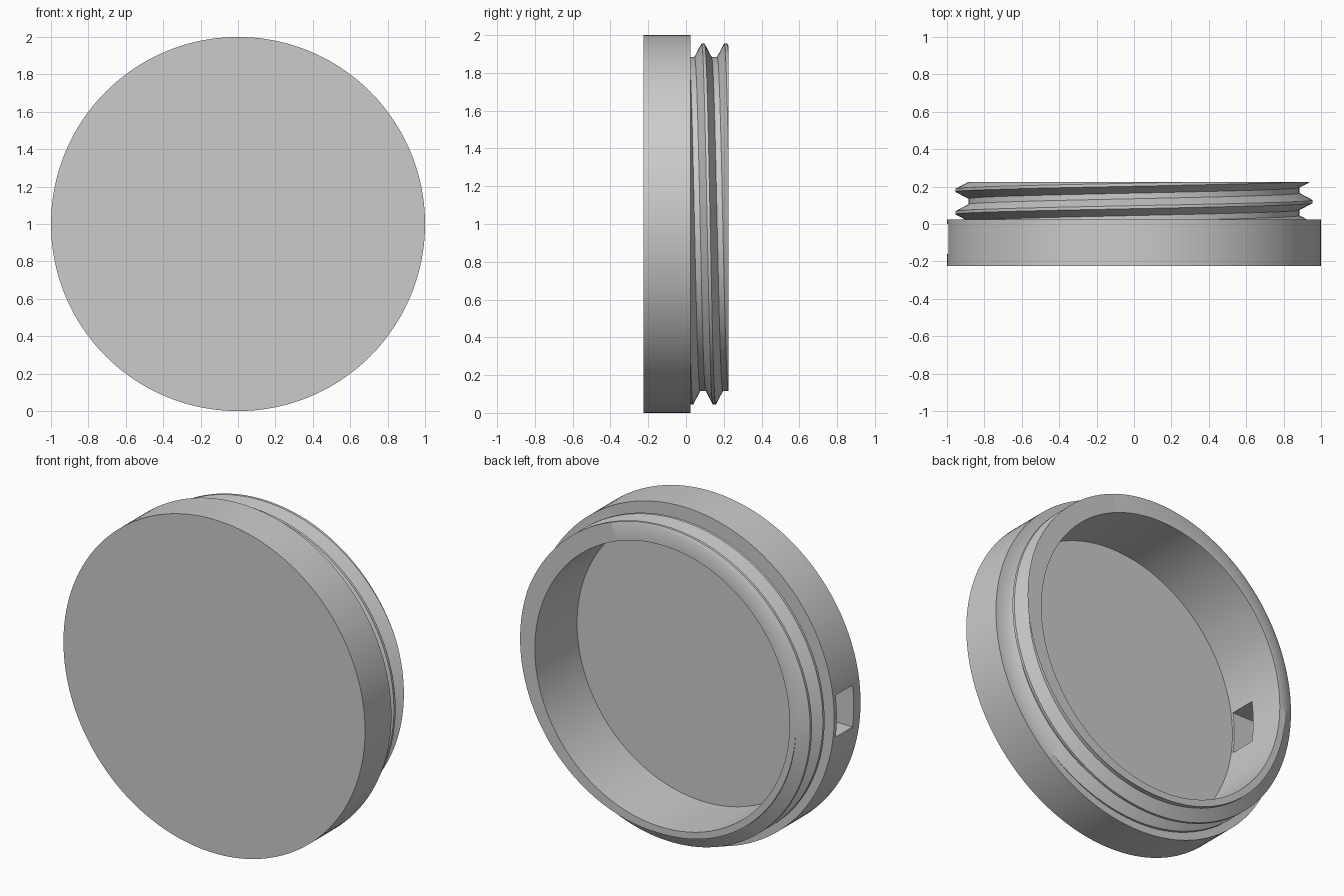
import bpy, bmesh
from math import cos, sin, pi, radians, hypot

if "Cube" in bpy.data.objects:
    bpy.data.objects.remove(bpy.data.objects["Cube"])

SEGMENTS, TURNS, PITCH = 160, 6, 0.12
OUTER, INNER = 1.0, 0.845
FRONT, SHOULDER, RIM, FLOOR = -0.225, 0.025, 0.225, -0.175
# One thread tooth: offset along the axis from its crest, and radius
TOOTH = [(-0.045, 0.885), (-0.008, 0.955), (0.008, 0.955), (0.045, 0.885)]

grey = bpy.data.materials.new("plain grey")
grey.use_nodes = True
grey.diffuse_color = (0.6, 0.6, 0.6, 1)
grey.node_tree.nodes["Principled BSDF"].inputs["Base Color"].default_value = (0.6, 0.6, 0.6, 1)


def make_object(name, bm):
    mesh = bpy.data.meshes.new(name)
    bm.to_mesh(mesh)
    bm.free()
    mesh.materials.append(grey)
    obj = bpy.data.objects.new(name, mesh)
    bpy.context.collection.objects.link(obj)
    return obj


def boundary(bm, y):
    return [e for e in bm.edges if e.is_boundary
            and all(abs(v.co.y - y) < 1e-4 for v in e.verts)]


def extrude_ring(bm, edges, radius, y):
    """Extrude a ring of edges onto a circle around the y axis."""
    new = bmesh.ops.extrude_edge_only(bm, edges=edges)["geom"]
    for v in (g for g in new if isinstance(g, bmesh.types.BMVert)):
        scale = radius / hypot(v.co.x, v.co.z - 1)
        v.co = (v.co.x * scale, y, 1 + (v.co.z - 1) * scale)
    return [g for g in new if isinstance(g, bmesh.types.BMEdge)
            and g.is_boundary]


# Helical thread surface, made longer than needed
bm = bmesh.new()
columns = []
for i in range(SEGMENTS):
    a = 2 * pi * i / SEGMENTS
    columns.append([bm.verts.new((r * cos(a), dy + PITCH * (turn - 1 - i / SEGMENTS),
                                  1 + r * sin(a)))
                    for turn in range(TURNS) for dy, r in TOOTH])
rails = TURNS * len(TOOTH)
for i in range(SEGMENTS):
    last = i == SEGMENTS - 1
    shift = len(TOOTH) if last else 0
    here, there = columns[i], columns[(i + 1) % SEGMENTS]
    for j in range(shift, rails - 1):
        bm.faces.new((here[j], here[j + 1], there[j + 1 - shift], there[j - shift]))

# Trim the thread at the rim and at the shoulder
for y, direction in ((RIM, 1), (SHOULDER, -1)):
    bmesh.ops.bisect_plane(bm, geom=bm.verts[:] + bm.edges[:] + bm.faces[:],
                           plane_co=(0, y, 0), plane_no=(0, direction, 0),
                           clear_outer=True)
bmesh.ops.remove_doubles(bm, verts=bm.verts[:], dist=1e-4)

# Rim, inner wall and floor; then shoulder, outer wall and front
for start, radius, end in ((RIM, INNER, FLOOR), (SHOULDER, OUTER, FRONT)):
    ring = extrude_ring(bm, boundary(bm, start), radius, start)
    ring = extrude_ring(bm, ring, radius, end)
    bmesh.ops.edgeloop_fill(bm, edges=ring)
bmesh.ops.recalc_face_normals(bm, faces=bm.faces[:])
cap = make_object("threaded_cap", bm)

# Rectangular slot through the side wall
bm = bmesh.new()
bmesh.ops.create_cube(bm, size=1)
for v in bm.verts:
    v.co = (v.co.x * 0.4 - 0.95, v.co.y * 0.16 - 0.08, v.co.z * 0.25 + 1)
cutter = make_object("slot_cutter", bm)
cutter.hide_render = True
slot = cap.modifiers.new("side slot", "BOOLEAN")
slot.operation, slot.solver, slot.object = "DIFFERENCE", "EXACT", cutter

bpy.ops.object.select_all(action="DESELECT")
cap.select_set(True)
bpy.context.view_layer.objects.active = cap
bpy.ops.object.modifier_apply(modifier=slot.name)
bpy.data.objects.remove(cutter)
bpy.ops.object.shade_smooth_by_angle(angle=radians(30))
